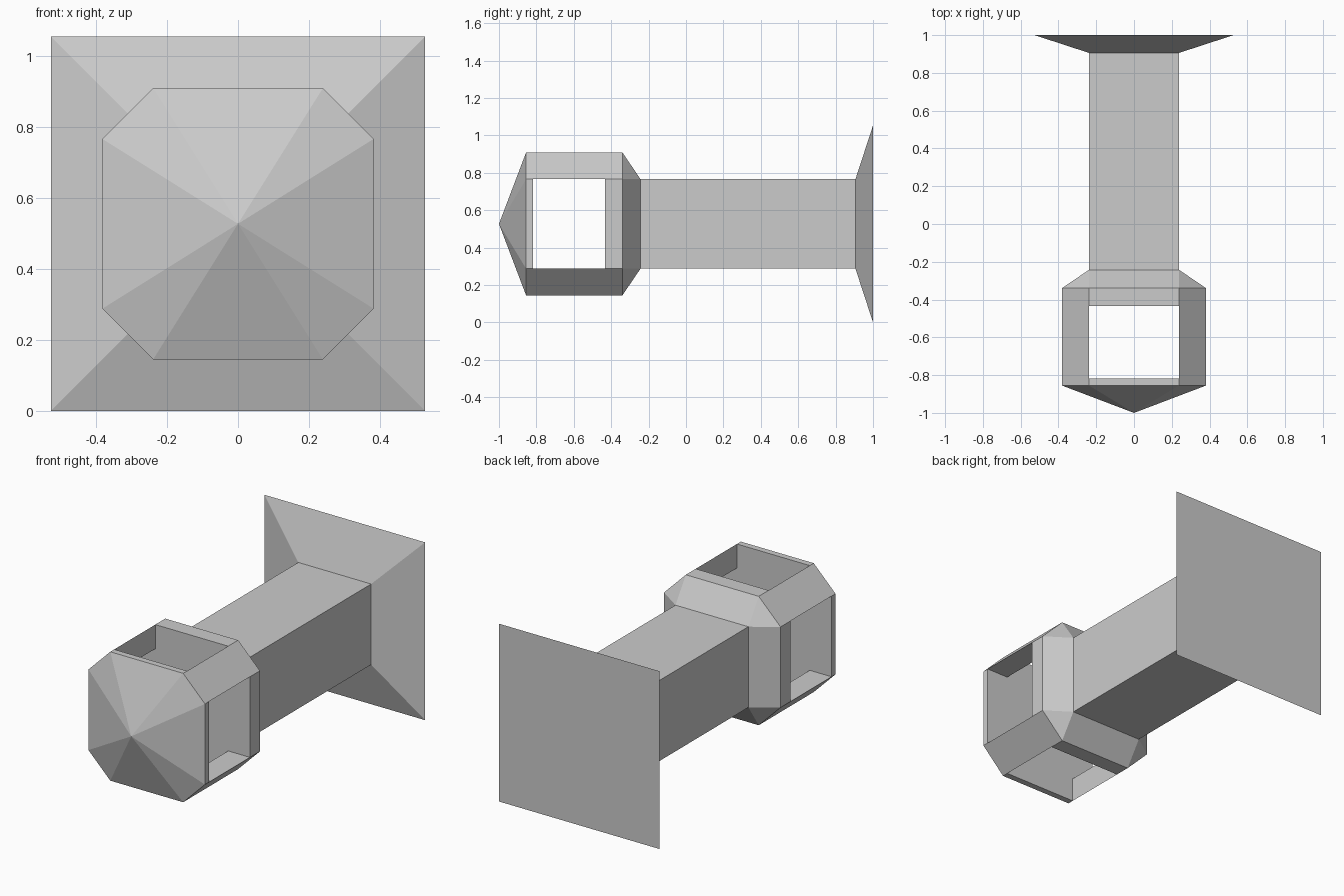
import bpy, bmesh

if "Cube" in bpy.data.objects:
    bpy.data.objects.remove(bpy.data.objects["Cube"])

ZC = 0.527          # height of the long axis
S, O, B = 0.239, 0.382, 0.527   # shaft, head and base half widths


def loft(name, rings, cap_start=True, cap_end=True):
    """Skin a list of (y, [(x, z), ...]) rings; coincident points are merged."""
    bm = bmesh.new()
    vs = [[bm.verts.new((x, y, ZC + z)) for x, z in pts] for y, pts in rings]
    n = len(vs[0])
    for a, b in zip(vs, vs[1:]):
        for i in range(n):
            j = (i + 1) % n
            bm.faces.new((a[i], a[j], b[j], b[i]))
    if cap_start:
        bm.faces.new(vs[0])
    if cap_end:
        bm.faces.new(vs[-1])
    bmesh.ops.remove_doubles(bm, verts=bm.verts, dist=1e-4)
    bmesh.ops.recalc_face_normals(bm, faces=bm.faces)
    me = bpy.data.meshes.new(name)
    bm.to_mesh(me)
    bm.free()
    ob = bpy.data.objects.new(name, me)
    bpy.context.collection.objects.link(ob)
    return ob


def square(h):
    return [(h, -h), (h, h), (-h, h), (-h, -h)]


octagon = [(O, -S), (O, S), (S, O), (-S, O), (-O, S), (-O, -S), (-S, -O), (S, -O)]
# square with doubled corners, so it can be skinned to the octagon
square8 = [(S, -S), (S, S), (S, S), (-S, S), (-S, S), (-S, -S), (-S, -S), (S, -S)]

# pointed nose with short octagonal rim
loft("nose", [(-1.0, [(0, 0)] * 8), (-0.855, octagon), (-0.818, octagon)],
     cap_start=False)

# four triangular posts between the windows
for sx in (-1, 1):
    for sz in (-1, 1):
        tri = [(sx * S, sz * S), (sx * O, sz * S), (sx * S, sz * O)]
        loft("corner_post", [(-0.818, tri), (-0.433, tri)], False, False)

# rear octagonal rim tapering to the square shaft
loft("collar", [(-0.433, octagon), (-0.34, octagon), (-0.243, square8)],
     cap_end=False)

# square shaft
loft("shaft", [(-0.243, square(S)), (0.906, square(S))], False, False)

# flared base plate with a knife edge
loft("base_flare", [(0.906, square(S)), (1.0, square(B))], cap_start=False)
